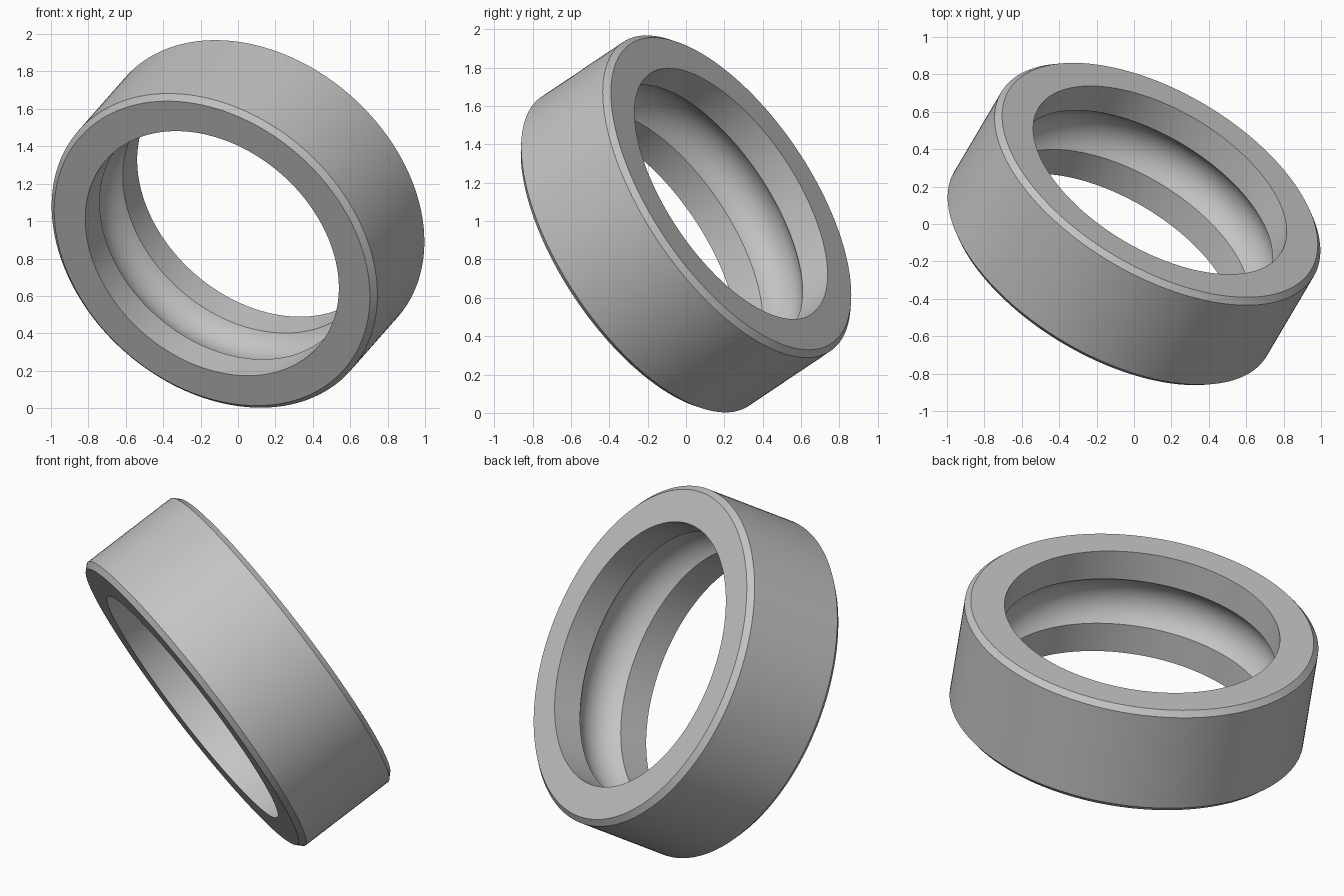
import bpy, bmesh, math
from mathutils import Vector

cube = bpy.data.objects.get("Cube")
if cube:
    bpy.data.objects.remove(cube, do_unlink=True)

# Ring dimensions
OUTER, INNER, HALF_WIDTH, CHAMFER = 0.97, 0.755, 0.315, 0.03
GROOVE_HALF, GROOVE_RADIUS, GROOVE_STEPS = 0.14, 0.17, 20
SEGMENTS = 160
AXIS = Vector((0.44, 0.745, 0.5))
CENTRE = (0, 0, 0.985)

# Plain steel
steel = bpy.data.materials.new("steel grey")
steel.use_nodes = True
colour = (0.55, 0.55, 0.55, 1)
steel.diffuse_color = colour
steel.node_tree.nodes["Principled BSDF"].inputs["Base Color"].default_value = colour

# Cross-section (radius, height): chamfered outside, then the ball groove arc inside
profile = [
    (INNER, -HALF_WIDTH),
    (OUTER - CHAMFER, -HALF_WIDTH),
    (OUTER, -HALF_WIDTH + CHAMFER),
    (OUTER, HALF_WIDTH - CHAMFER),
    (OUTER - CHAMFER, HALF_WIDTH),
    (INNER, HALF_WIDTH),
]
half_angle = math.asin(GROOVE_HALF / GROOVE_RADIUS)
arc_centre = INNER - GROOVE_RADIUS * math.cos(half_angle)
for i in range(GROOVE_STEPS + 1):
    a = half_angle * (1 - 2 * i / GROOVE_STEPS)
    profile.append((arc_centre + GROOVE_RADIUS * math.cos(a), GROOVE_RADIUS * math.sin(a)))

# Revolve the cross-section into the ring
bm = bmesh.new()
verts = [bm.verts.new((r, 0, z)) for r, z in profile]
edges = [bm.edges.new((v, verts[i - 1])) for i, v in enumerate(verts)]
bmesh.ops.spin(bm, geom=verts + edges, cent=(0, 0, 0), axis=(0, 0, 1),
               angle=math.tau, steps=SEGMENTS, use_duplicate=False)
bmesh.ops.remove_doubles(bm, verts=bm.verts, dist=0.0005)
bmesh.ops.recalc_face_normals(bm, faces=bm.faces)
mesh = bpy.data.meshes.new("bearing_outer_ring")
bm.to_mesh(mesh)
bm.free()
mesh.materials.append(steel)

# Place the ring tilted along its axis
ring = bpy.data.objects.new("bearing_outer_ring", mesh)
bpy.context.collection.objects.link(ring)
ring.location = CENTRE
ring.rotation_euler = AXIS.to_track_quat('Z', 'Y').to_euler()

bpy.ops.object.select_all(action='DESELECT')
ring.select_set(True)
bpy.context.view_layer.objects.active = ring
bpy.ops.object.shade_smooth_by_angle(angle=math.radians(30))
